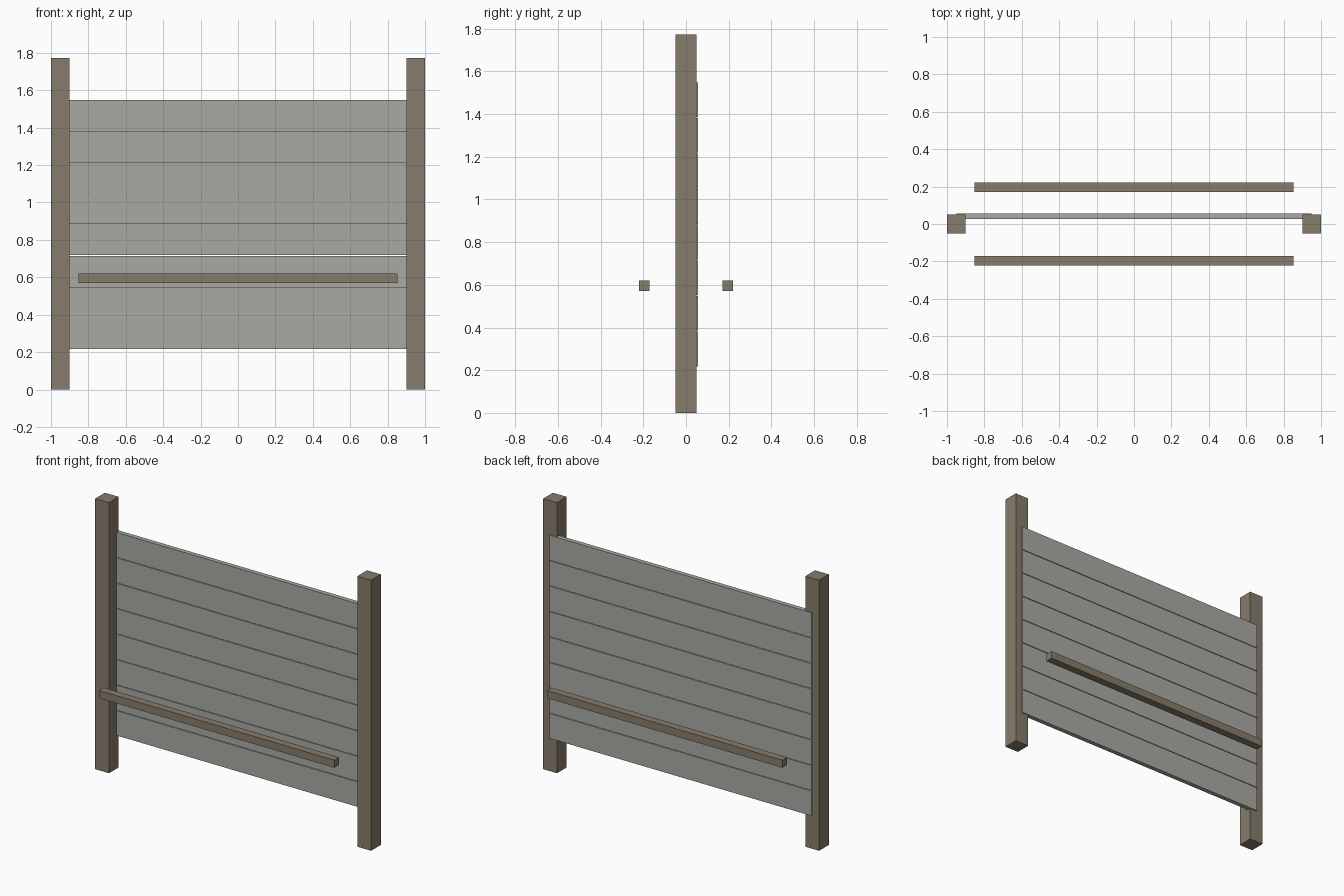
import bpy

if "Cube" in bpy.data.objects:
    bpy.data.objects.remove(bpy.data.objects["Cube"])


def material(name, color):
    m = bpy.data.materials.new(name)
    m.diffuse_color = color
    m.use_nodes = True
    m.node_tree.nodes["Principled BSDF"].inputs["Base Color"].default_value = m.diffuse_color
    return m


wood = material("brown_wood", (0.24, 0.20, 0.15, 1))
grey = material("weathered_grey", (0.40, 0.40, 0.37, 1))


def box(name, x, y, z, mat):
    """Box from (min, max) ranges on each axis."""
    bpy.ops.mesh.primitive_cube_add(size=1, location=[sum(r) / 2 for r in (x, y, z)])
    ob = bpy.context.object
    ob.name = name
    ob.scale = [r[1] - r[0] for r in (x, y, z)]
    bpy.ops.object.transform_apply(location=False, rotation=False, scale=True)
    ob.data.materials.append(mat)
    return ob


# Upright posts and the free rails in front of and behind the boards
for side, s in (("left", -1), ("right", 1)):
    box(f"{side}_post", (s * 0.95 - 0.05, s * 0.95 + 0.05), (-0.05, 0.05), (0, 1.773), wood)
for side, s in (("front", -1), ("back", 1)):
    box(f"{side}_rail", (-0.853, 0.853), (s * 0.196 - 0.025, s * 0.196 + 0.025), (0.57, 0.62), wood)

# Eight horizontal boards with narrow gaps, let into the posts
bottom, top, count, gap = 0.218, 1.549, 8, 0.004
height = (top - bottom - gap * (count - 1)) / count
for i in range(count):
    z = bottom + i * (height + gap)
    box(f"board_{i + 1}", (-0.95, 0.95), (0.027, 0.057), (z, z + height), grey)
